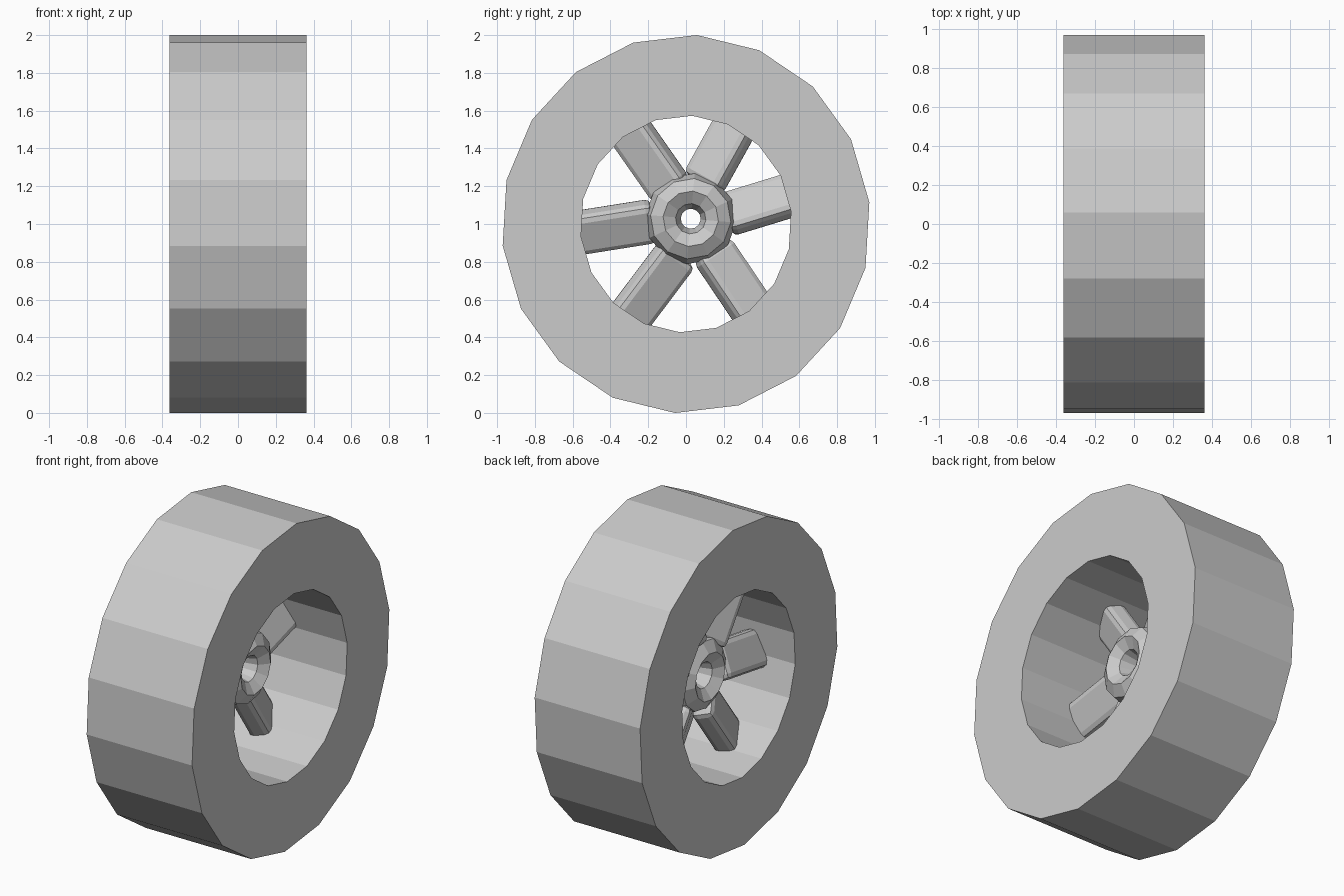
import bpy, bmesh
from math import sin, cos, pi, radians
from mathutils import Matrix, Vector

if "Cube" in bpy.data.objects:
    bpy.data.objects.remove(bpy.data.objects["Cube"])

grey = bpy.data.materials.new("light_grey")
grey.use_nodes = True
colour = (0.6, 0.6, 0.6, 1)
grey.diffuse_color = colour
grey.node_tree.nodes["Principled BSDF"].inputs["Base Color"].default_value = colour


def finish(name, bm):
    bmesh.ops.recalc_face_normals(bm, faces=bm.faces)
    mesh = bpy.data.meshes.new(name)
    bm.to_mesh(mesh)
    bm.free()
    mesh.materials.append(grey)
    obj = bpy.data.objects.new(name, mesh)
    bpy.context.collection.objects.link(obj)
    return obj


def lathe(name, profile, sides, phase, centre, squash=1.0):
    """Closed (x, radius) profile swept around the x axis."""
    bm = bmesh.new()
    rings = []
    for i in range(sides):
        a = phase + 2 * pi * i / sides
        rings.append([bm.verts.new((centre[0] + x, centre[1] + r * squash * sin(a),
                                    centre[2] + r * cos(a))) for x, r in profile])
    n = len(profile)
    for i in range(sides):
        p, q = rings[i], rings[(i + 1) % sides]
        for j in range(n):
            k = (j + 1) % n
            bm.faces.new((p[j], p[k], q[k], q[j]))
    return finish(name, bm)


# Tyre: wide faceted ring, open through the middle
lathe("tyre", [(-0.363, 1.002), (0.363, 1.002), (0.363, 0.574), (-0.363, 0.574)],
      18, radians(3.4), (0, 0, 1), 0.975)

# Hub: chunky ring stretched along the axle
hub_section = [(0.145 * sin(j * pi / 4), 0.147 + 0.094 * cos(j * pi / 4)) for j in range(8)]
lathe("hub", hub_section, 12, radians(5), (-0.04, 0.025, 1.028))

# Spokes: bevelled bars twisted about their length, running into the tyre
spokes = [(0.25, 1.06, 17), (0.11, 1.25, 61), (-0.10, 1.21, 125),
          (-0.21, 1.01, 189), (-0.07, 0.81, 233), (0.16, 0.83, 304)]
length = 0.5
for i, (y, z, angle) in enumerate(spokes):
    bm = bmesh.new()
    bmesh.ops.create_cube(bm, size=1)
    bmesh.ops.scale(bm, vec=(0.13, length, 0.23), verts=bm.verts)
    bmesh.ops.bevel(bm, geom=bm.edges[:], offset=0.035, segments=2,
                    profile=0.5, affect='EDGES')
    a = radians(angle)
    along = Vector((0, cos(a), sin(a)))
    middle = Vector((-0.08, y, z)) + along * (length / 2 - 0.04)
    # local y points outward, local z is the turning direction
    turn = Matrix.Rotation(a, 4, 'X') @ Matrix.Rotation(radians(-25), 4, 'Y')
    bmesh.ops.transform(bm, matrix=Matrix.Translation(middle) @ turn, verts=bm.verts)
    finish("spoke_%d" % (i + 1), bm)
